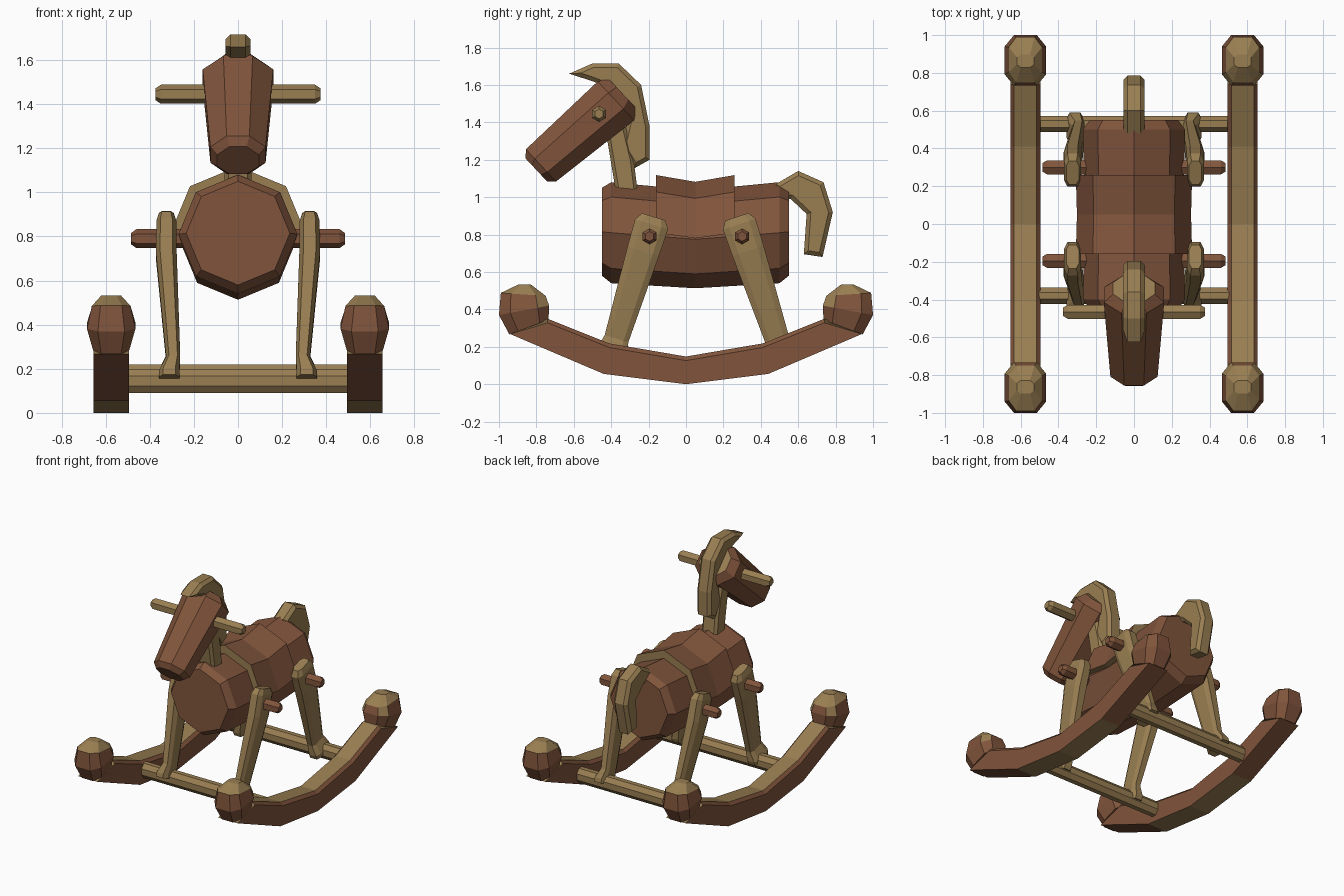
import bpy, bmesh, math
from mathutils import Vector as V

if "Cube" in bpy.data.objects:
    bpy.data.objects.remove(bpy.data.objects["Cube"])


def material(name, col):
    m = bpy.data.materials.new(name)
    m.diffuse_color = (*col, 1)
    m.use_nodes = True
    m.node_tree.nodes["Principled BSDF"].inputs["Base Color"].default_value = m.diffuse_color
    return m


MATS = [material("brown wood", (0.22, 0.090, 0.045)),
        material("tan wood", (0.32, 0.21, 0.085))]
BROWN, TAN = 0, 1


def finish(name, bm, rule):
    """Turn a bmesh into an object; rule is a colour index or f(centre, normal)."""
    bmesh.ops.recalc_face_normals(bm, faces=bm.faces[:])
    bm.normal_update()
    for f in bm.faces:
        f.material_index = rule(f.calc_center_median(), f.normal) if callable(rule) else rule
    me = bpy.data.meshes.new(name)
    bm.to_mesh(me)
    bm.free()
    for m in MATS:
        me.materials.append(m)
    ob = bpy.data.objects.new(name, me)
    bpy.context.collection.objects.link(ob)
    return ob


def loft(name, rings, rule):
    bm = bmesh.new()
    vs = [[bm.verts.new(p) for p in r] for r in rings]
    n = len(vs[0])
    for a, b in zip(vs, vs[1:]):
        for i in range(n):
            j = (i + 1) % n
            bm.faces.new((a[i], a[j], b[j], b[i]))
    bm.faces.new(vs[0])
    bm.faces.new(vs[-1])
    return finish(name, bm, rule)


def section(c, u, v, k=0.414):
    """Chamfered rectangle about c with half axes u, v (k = 0.414 gives an octagon)."""
    c, u, v = V(c), V(u), V(v)
    pts = [(1, -k), (1, k), (k, 1), (-k, 1), (-1, k), (-1, -k), (-k, -1), (k, -1)]
    return [c + u * a + v * b for a, b in pts]


def polygon(c, u, v, n):
    """Regular n-gon with one corner along v."""
    c, u, v = V(c), V(u), V(v)
    return [c + u * math.sin(2 * math.pi * i / n) + v * math.cos(2 * math.pi * i / n)
            for i in range(n)]


def plank(name, pts, hw, bevel, rule=TAN):
    """Side profile (y, z) extruded across x, with chamfered rims."""
    bm = bmesh.new()
    f = bm.faces.new([bm.verts.new((-hw, y, z)) for y, z in pts])
    r = bmesh.ops.extrude_face_region(bm, geom=[f])
    bmesh.ops.translate(bm, vec=(2 * hw, 0, 0),
                        verts=[g for g in r["geom"] if isinstance(g, bmesh.types.BMVert)])
    rim = [e for e in bm.edges if abs(e.verts[0].co.x - e.verts[1].co.x) < 1e-5]
    bmesh.ops.bevel(bm, geom=rim, offset=bevel, segments=1, affect='EDGES')
    return finish(name, bm, rule)


def hex_rod(name, y, z, stations, rule):
    loft(name, [polygon((x, y, z), (0, r, 0), (0, 0, r), 6) for x, r in stations], rule)


# body: eight-sided barrel with a slight sag
loft("body", [polygon((0, y, z), (r, 0, 0), (0, 0, r), 8) for y, z, r in
              [(-.45, .815, .235), (-.40, .81, .27), (.05, .775, .262),
               (.50, .81, .27), (.55, .815, .235)]], BROWN)

# saddle: half shell over the barrel, brown outside with tan rims
def saddle_ring(y, z, r):
    arc = [math.pi * i / 4 for i in range(5)]
    return ([V((r * math.cos(a), y, z + r * math.sin(a))) for a in arc] +
            [V((.24 * math.cos(a), y, z + .24 * math.sin(a))) for a in reversed(arc)])

loft("saddle", [saddle_ring(-.16, .81, .308), saddle_ring(.05, .78, .302),
                saddle_ring(.26, .81, .308)],
     lambda c, n: BROWN if n.dot(V((c.x, 0, c.z - .795)).normalized()) > .5 else TAN)

# head: tapered block tilted down, tan at the back end
perp = V((0, .684, -.73))
loft("head", [section((0, y, z), (w, 0, 0), perp * h) for y, z, w, h in
              [(-.34, 1.555, .11, .11), (-.375, 1.515, .16, .142),
               (-.775, 1.17, .125, .118), (-.80, 1.145, .095, .085)]],
     lambda c, n: TAN if n.dot(V((0, .73, .684))) > .8 else BROWN)

# neck, mane and tail
plank("neck", [(-.37, 1.0), (-.255, 1.0), (-.28, 1.2), (-.34, 1.45), (-.44, 1.42)], .062, .018)
plank("mane", [(-.625, 1.66), (-.50, 1.715), (-.36, 1.715), (-.24, 1.60), (-.195, 1.38),
               (-.195, 1.20), (-.275, 1.155), (-.345, 1.27), (-.31, 1.42), (-.40, 1.58),
               (-.50, 1.62)], .057, .022)
plank("tail", [(.48, 1.07), (.60, 1.14), (.735, 1.08), (.785, .92), (.73, .68),
               (.63, .695), (.645, .91), (.56, .99), (.48, .99)], .056, .022)

# handlebar through the head
hex_rod("handlebar", -.465, 1.445,
        [(-.375, .026), (-.35, .043), (.35, .043), (.375, .026)], TAN)

# cross bars between the rockers
for name, y, z in (("front_cross_bar", -.38, .145), ("rear_cross_bar", .53, .165)):
    loft(name, [section((x, y, z), (0, .043, 0), (0, 0, .054)) for x in (-.51, .51)], TAN)


# legs and foot-rest pegs
def leg(name, sx, top, foot):
    (ty, tz), (fy, fz) = top, foot
    d = V((0, fy - ty, fz - tz))
    v = V((0, d.z, -d.y)).normalized()
    rings = []
    for t, x, hx, hv in [(-.035, .325, .033, .065), (.02, .325, .045, .092),
                         (.22, .325, .047, .088), (.87, .294, .032, .066),
                         (.96, .312, .046, .082), (1.0, .312, .046, .08)]:
        rings.append(section((sx * x, ty + d.y * t, tz + d.z * t), (hx, 0, 0), v * hv, .6))
    loft(name, rings, TAN)


def rocker_colour(c, n):
    if n.z > .8:
        return TAN
    return TAN if n.z < -.95 and abs(c.y) < .5 else BROWN


# rocker runner: bottom and top (y, z) of half a runner, mirrored front to back
HALF = [((0, 0), (0, .148)), ((.44, .055), (.41, .218)), ((.94, .268), (.74, .35))]
STATIONS = [((-a, b), (-c, d)) for (a, b), (c, d) in reversed(HALF[1:])] + HALF

for sx, side in ((-1, "left"), (1, "right")):
    leg("front_leg_" + side, sx, (-.18, .87), (-.40, .15))
    leg("rear_leg_" + side, sx, (.28, .87), (.515, .155))
    for y, pos in ((-.195, "front"), (.30, "rear")):
        hex_rod(f"{pos}_peg_{side}", y, .79,
                [(sx * .22, .043), (sx * .46, .043), (sx * .485, .026)], BROWN)
    cx = sx * .575
    rings = []
    for (by, bz), (ty, tz) in STATIONS:
        rings.append([V((cx - .08, by, bz)), V((cx + .08, by, bz)),
                      V((cx + .08, ty, tz - .022)), V((cx + .06, ty, tz)),
                      V((cx - .06, ty, tz)), V((cx - .08, ty, tz - .022))])
    loft("rocker_" + side, rings, rocker_colour)
    # rounded knobs on the rocker ends
    for sy, pos in ((-1, "front"), (1, "rear")):
        loft(f"{pos}_rocker_knob_{side}",
             [section((cx, sy * y, z), (hx, 0, 0), (0, sy * hy, dz), .55)
              for y, z, hx, hy, dz in [(.84, .305, .082, .105, -.038),
                                       (.866, .395, .11, .134, -.025),
                                       (.87, .48, .088, .12, .008),
                                       (.863, .532, .045, .035, 0)]],
             lambda c, n: TAN if n.z > .35 else BROWN)
